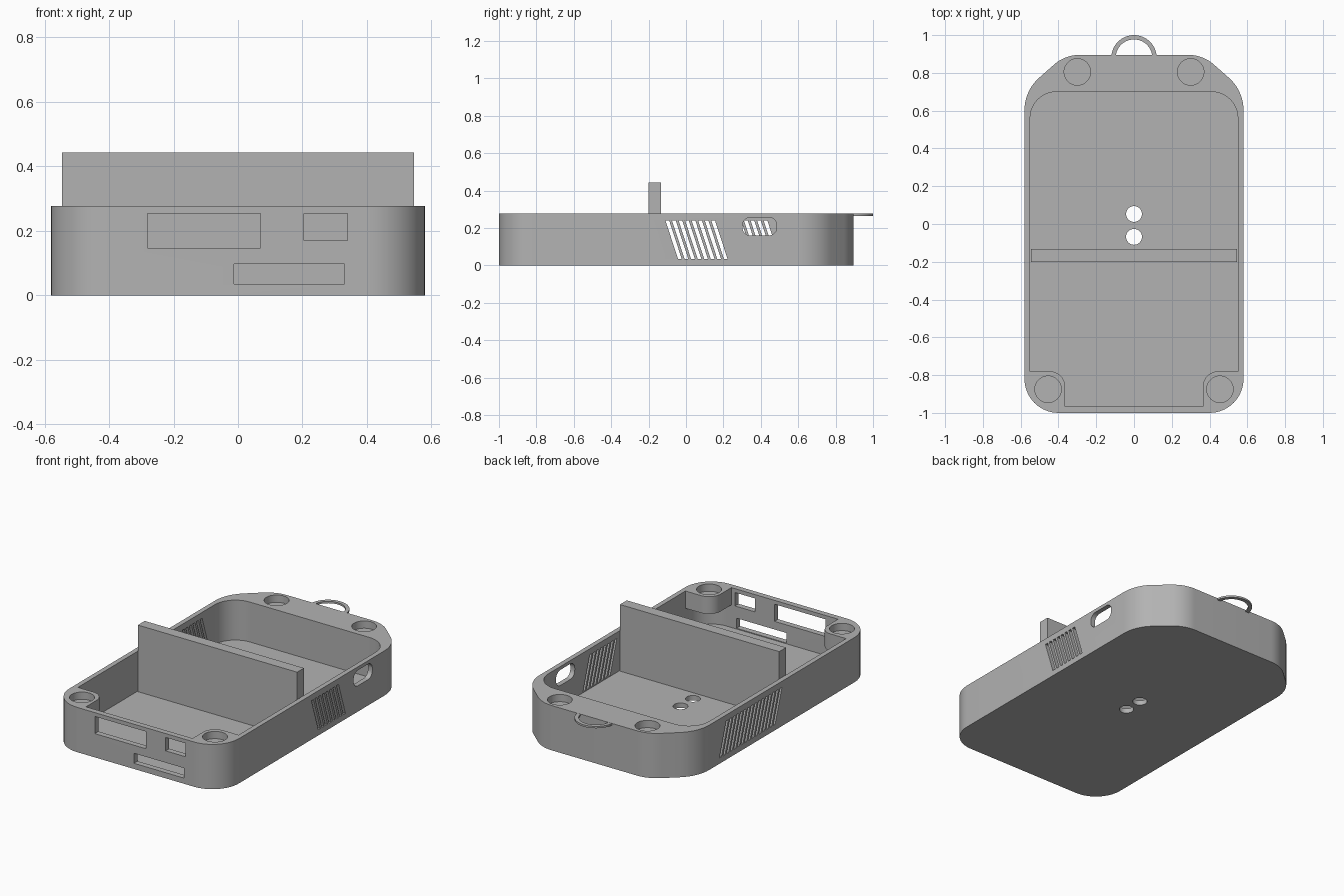
import bpy, bmesh, math
from mathutils import Vector

cube = bpy.data.objects.get("Cube")
if cube:
    bpy.data.objects.remove(cube, do_unlink=True)

grey = bpy.data.materials.new("plain_grey")
grey.use_nodes = True
grey.diffuse_color = (0.45, 0.45, 0.45, 1)
grey.node_tree.nodes["Principled BSDF"].inputs["Base Color"].default_value = (0.45, 0.45, 0.45, 1)

TOP = 0.277
FLOOR = 0.03


def fillet(corners, steps=10):
    """Outline from (u, v, radius) corners, each rounded by its radius."""
    out = []
    for i, (u, v, r) in enumerate(corners):
        p = Vector((u, v))
        if r == 0:
            out.append(p)
            continue
        a = (Vector(corners[i - 1][:2]) - p).normalized()
        b = (Vector(corners[(i + 1) % len(corners)][:2]) - p).normalized()
        half = a.angle(b) / 2
        centre = p + (a + b).normalized() * (r / math.sin(half))
        start = p + a * (r / math.tan(half)) - centre
        end = p + b * (r / math.tan(half)) - centre
        sweep = start.angle(end)
        for k in range(steps + 1):
            t = k / steps
            out.append(centre + (start * math.sin((1 - t) * sweep)
                                 + end * math.sin(t * sweep)) / math.sin(sweep))
    return out


def circle(u, v, r, n=40):
    return [Vector((u + r * math.cos(k * math.tau / n), v + r * math.sin(k * math.tau / n)))
            for k in range(n)]


def box(u0, u1, v0, v1, r=0):
    return fillet([(u0, v0, r), (u1, v0, r), (u1, v1, r), (u0, v1, r)])


def prisms(name, outlines, lo, hi, axis="z"):
    """One object of straight prisms, extruded from lo to hi along an axis."""
    place = {"z": lambda u, v, w: (u, v, w),
             "y": lambda u, v, w: (u, w, v),
             "x": lambda u, v, w: (w, u, v)}[axis]
    bm = bmesh.new()
    for pts in outlines:
        low = [bm.verts.new(place(p.x, p.y, lo)) for p in pts]
        high = [bm.verts.new(place(p.x, p.y, hi)) for p in pts]
        bm.faces.new(low)
        bm.faces.new(high)
        for i in range(len(pts)):
            j = (i + 1) % len(pts)
            bm.faces.new((low[i], low[j], high[j], high[i]))
    bmesh.ops.recalc_face_normals(bm, faces=bm.faces)
    mesh = bpy.data.meshes.new(name)
    bm.to_mesh(mesh)
    bm.free()
    mesh.materials.append(grey)
    obj = bpy.data.objects.new(name, mesh)
    bpy.context.collection.objects.link(obj)
    return obj


def activate(obj):
    bpy.ops.object.select_all(action="DESELECT")
    obj.select_set(True)
    bpy.context.view_layer.objects.active = obj


def combine(target, tool, operation="DIFFERENCE"):
    mod = target.modifiers.new(tool.name, "BOOLEAN")
    mod.operation, mod.solver, mod.object = operation, "EXACT", tool
    tool.hide_render = True
    activate(target)
    bpy.ops.object.modifier_apply(modifier=mod.name)
    bpy.data.objects.remove(tool, do_unlink=True)


def mirrored(corners):
    """Right half of an outline, front to back, completed across x = 0."""
    return corners + [(-u, v, r) for u, v, r in reversed(corners)]


# Case shell with tapered back corners, hollowed out
case = prisms("case", [fillet(mirrored([
    (0.58, -1, 0.18), (0.58, 0.706, 0.23), (0.365, 0.895, 0.2)]))], 0, TOP)
combine(case, prisms("cavity", [fillet(mirrored([
    (0.55, -0.965, 0.15), (0.55, 0.7, 0.14)]))], FLOOR, TOP + 0.1))

# Screw bosses hanging in the two front corners
for s in (-1, 1):
    boss = [(s * 0.365, -0.98, 0), (s * 0.565, -0.98, 0.165),
            (s * 0.565, -0.78, 0), (s * 0.365, -0.78, 0.08)]
    combine(case, prisms("boss", [fillet(boss)], 0.17, TOP), "UNION")

# Screw recesses and the two floor holes
recesses = [circle(s * x, y, 0.07) for s in (-1, 1) for x, y in ((0.3, 0.805), (0.455, -0.875))]
combine(case, prisms("screw_recesses", recesses, TOP - 0.045, TOP + 0.1))
combine(case, prisms("floor_holes", [circle(0, 0.053, 0.042), circle(0, -0.068, 0.042)], -0.1, 0.1))

# Front port openings
ports = [box(-0.28, 0.07, 0.147, 0.253), box(0.205, 0.34, 0.17, 0.253),
         box(-0.012, 0.33, 0.035, 0.097)]
combine(case, prisms("front_ports", ports, -1.1, -0.9, "y"))


# Slanted side vents and the rounded side opening
def slits(count):
    return [[Vector(p) for p in ((y, 0.24), (y + 0.02, 0.24), (y + 0.087, 0.035), (y + 0.067, 0.035))]
            for y in (-0.11 + 0.035 * k for k in range(count))]


combine(case, prisms("right_vents", slits(8), 0.5, 0.65, "x"))
combine(case, prisms("left_vents", slits(16), -0.65, -0.5, "x"))
combine(case, prisms("side_opening", [box(0.302, 0.485, 0.16, 0.256, 0.042)], 0.5, 0.65, "x"))

# Upright divider across the cavity
divider = prisms("divider", [box(-0.545, 0.545, -0.2, -0.133)], FLOOR, 0.442)

# Thin hanging loop at the back
arc = [math.pi * k / 32 for k in range(33)]
loop = [Vector((0.12 * math.cos(a), 0.88 + 0.12 * math.sin(a))) for a in arc]
loop += [Vector((0.097 * math.cos(a), 0.88 + 0.097 * math.sin(a))) for a in reversed(arc)]
back_loop = prisms("back_loop", [loop], TOP - 0.012, TOP - 0.0005)

for obj in (case, divider, back_loop):
    activate(obj)
    bpy.ops.object.shade_smooth_by_angle(angle=math.radians(30))
